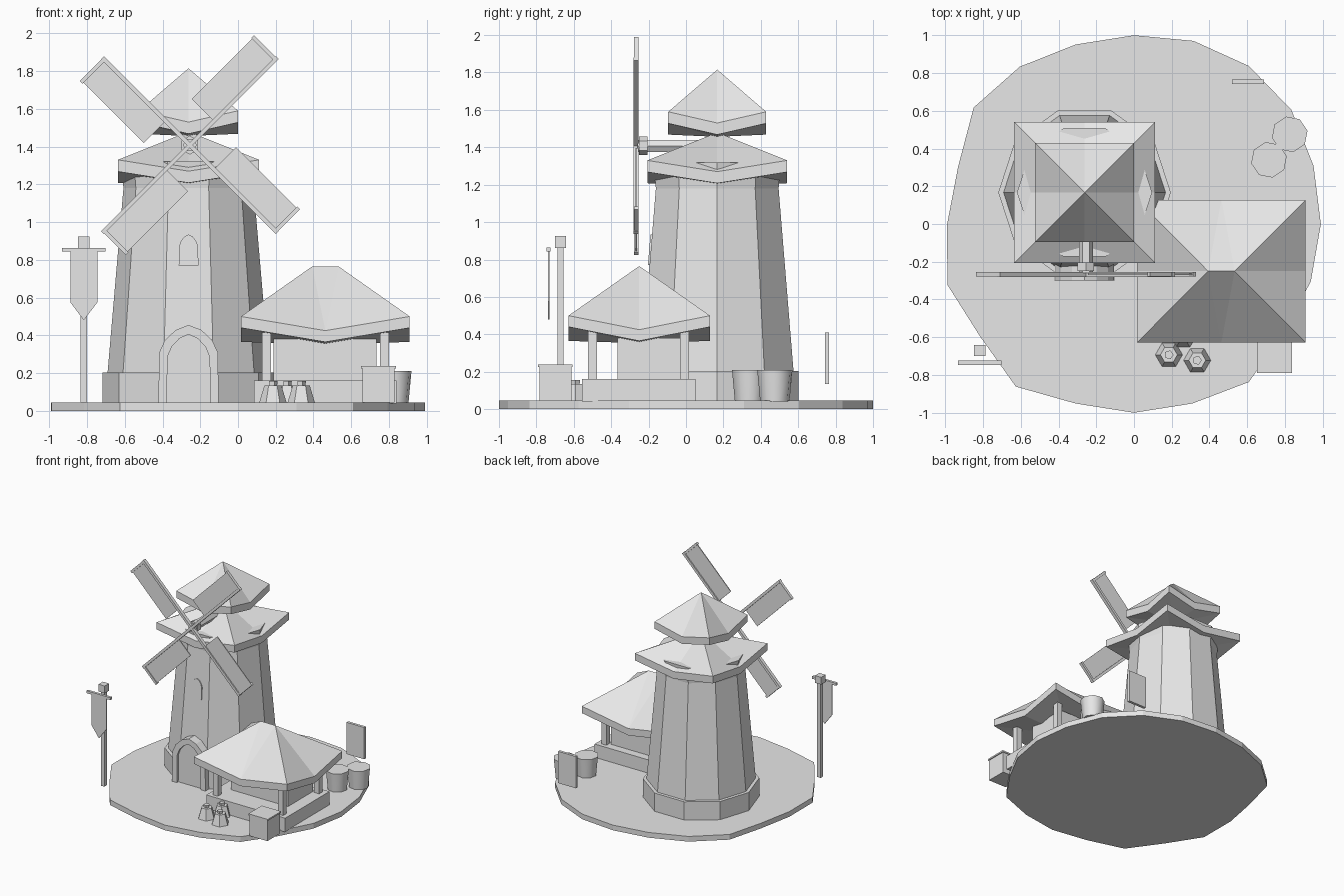
import bpy, bmesh, math
from mathutils import Matrix

if "Cube" in bpy.data.objects:
    bpy.data.objects.remove(bpy.data.objects["Cube"])

grey = bpy.data.materials.new("light_grey")
grey.diffuse_color = (0.8, 0.8, 0.8, 1)
grey.use_nodes = True
grey.node_tree.nodes["Principled BSDF"].inputs["Base Color"].default_value = grey.diffuse_color


def mesh(name, verts, faces):
    bm = bmesh.new()
    vs = [bm.verts.new(v) for v in verts]
    for f in faces:
        bm.faces.new([vs[i] for i in f])
    bmesh.ops.recalc_face_normals(bm, faces=bm.faces[:])
    me = bpy.data.meshes.new(name)
    bm.to_mesh(me)
    bm.free()
    me.materials.append(grey)
    ob = bpy.data.objects.new(name, me)
    bpy.context.collection.objects.link(ob)
    return ob


def loft(name, rings):
    """Closed solid through rings that all have the same point count."""
    n = len(rings[0])
    faces = [range(n), range((len(rings) - 1) * n, len(rings) * n)]
    for k in range(len(rings) - 1):
        a, b = k * n, (k + 1) * n
        faces += [(a + i, a + (i + 1) % n, b + (i + 1) % n, b + i) for i in range(n)]
    return mesh(name, [p for r in rings for p in r], faces)


def ring(x, y, z, r, n, turn=0):
    return [(x + r * math.cos(math.tau * i / n + turn),
             y + r * math.sin(math.tau * i / n + turn), z) for i in range(n)]


def box(name, x0, x1, y0, y1, z0, z1):
    return loft(name, [[(x0, y0, z), (x1, y0, z), (x1, y1, z), (x0, y1, z)] for z in (z0, z1)])


def plate(name, pts, y0, y1):
    """Outline in x and z, extruded along y."""
    return loft(name, [[(x, y, z) for x, z in pts] for y in (y0, y1)])


def roof(name, cx, cy, hx, hy, ridge, apex, corner, mid, thick):
    """Hipped roof with raised corners, drooping edge middles and a shallow underside."""
    edge = [(-1, -1), (0, -1), (1, -1), (1, 0), (1, 1), (0, 1), (-1, 1), (-1, 0)]
    verts = [(cx + hx * a, cy + hy * b, (corner if a * b else mid) - drop)
             for drop in (0, thick) for a, b in edge]
    verts += [(cx, cy, mid - thick - 0.012), (cx - ridge, cy, apex)]
    left = right = 17
    faces = []
    if ridge:
        verts.append((cx + ridge, cy, apex))
        right = 18
        faces = [(1, right, left), (5, left, right)]
    faces += [(i, (i + 1) % 8, top) for i, top in
              enumerate((left, right, right, right, right, left, left, left))]
    faces += [(i, (i + 1) % 8, 8 + (i + 1) % 8, 8 + i) for i in range(8)]
    faces += [(8 + i, 8 + (i + 1) % 8, 16) for i in range(8)]
    return mesh(name, verts, faces)


# Uneven ground disc, radii listed clockwise from the back
radii = [1, 1.02, 1.035, 1.03, 1, .99, .985, .98, 1.035, 1, 1, 1, 1.065, 1.01, 1.04, .99, .98, 1.05, 1.03, 1]
disc = [(r * math.sin(math.tau * i / 20), r * math.cos(math.tau * i / 20)) for i, r in enumerate(radii)]
loft("ground_disc", [[(x, y, z) for x, y in disc] for z in (0, 0.045)])

# Tower; the collar pokes through the lower roof
TX, TY = -0.262, 0.167
loft("tower_plinth", [ring(TX, TY, z, 0.457, 10) for z in (0.04, 0.203)])
loft("tower_body", [ring(TX, TY, 0.04, 0.443, 10), ring(TX, TY, 1.18, 0.345, 10)])
loft("tower_collar", [ring(TX, TY, z, r, 10) for z, r in ((1.18, 0.345), (1.32, 0.358))])
roof("lower_roof", TX, TY, 0.374, 0.374, 0, 1.48, 1.33, 1.27, 0.062)
roof("upper_roof", TX, TY, 0.262, 0.262, 0, 1.815, 1.59, 1.53, 0.062)


# Door and window
def arch(hw, z0, zs, z1):
    h = z1 - zs
    side = [(1, z0), (.97, zs), (.78, zs + .45 * h), (.42, zs + .82 * h)]
    return ([(TX - a * hw, z) for a, z in side] + [(TX, z1)]
            + [(TX + a * hw, z) for a, z in reversed(side)])


outer, inner = arch(0.16, 0.045, 0.31, 0.455), arch(0.115, 0.045, 0.285, 0.405)
n = len(outer)
frame = [(x, y, z) for y in (-0.30, -0.18) for x, z in outer + inner]
ff = []
for i in range(n - 1):
    a, b, c, d = i, i + 1, n + i + 1, n + i
    ff += [(a, b, c, d), (a + 2 * n, b + 2 * n, c + 2 * n, d + 2 * n),
           (a, b, b + 2 * n, a + 2 * n), (d, c, c + 2 * n, d + 2 * n)]
ff += [(i, n + i, 3 * n + i, 2 * n + i) for i in (0, n - 1)]
mesh("door_frame", frame, ff)
plate("door", inner, -0.28, -0.18)
window = plate("tower_window", arch(0.052, 0.77, 0.87, 0.935), -0.009, 0)
for v in window.data.vertices:      # lean the plate along the tower wall
    v.co.y += TY - 0.951 * (0.443 - (v.co.z - 0.04) * 0.086)

# Sails on a shaft
SX, SZ = -0.255, 1.408
shaft = loft("sail_shaft", [ring(0, 0, -0.15, 0.037, 6), ring(0, 0, 0.26, 0.037, 6)])
hub = loft("sail_hub", [ring(0, 0, 0.205, 0.05, 6, math.pi / 2), ring(0, 0, 0.25, 0.05, 6, math.pi / 2)])
for ob in (shaft, hub):
    ob.data.transform(Matrix.Translation((SX, 0, SZ)) @ Matrix.Rotation(math.pi / 2, 4, 'X'))
for k in range(4):
    spin = Matrix.Translation((SX, 0, SZ)) @ Matrix.Rotation(-math.radians(45 + 90 * k), 4, 'Y')
    for ob in (box("sail_arm", 0, 0.655, -0.281, -0.253, -0.011, 0.011),
               box("sail_panel", 0.18, 0.64, -0.271, -0.263, 0, 0.165),
               box("sail_tip_bar", 0.632, 0.652, -0.279, -0.255, 0, 0.172)):
        ob.data.transform(spin)

# Shed
CX, CY = 0.463, -0.25
box("shed_platform", CX - .378, CX + .378, -0.555, 0.05, 0.04, 0.16)
box("shed_walls", 0.187, 0.735, -0.365, -0.02, 0.15, 0.38)
for x in (0.15, 0.776):
    for y in (-0.5, -0.008):
        box("shed_post", x - .024, x + .024, y - .024, y + .024, 0.15, 0.42)
roof("shed_roof", CX, CY, 0.447, 0.378, 0.07, 0.765, 0.5, 0.425, 0.06)

# Barrels, crate, sacks and board
for x, y in ((0.715, 0.34), (0.825, 0.475)):
    barrel = loft("barrel", [ring(x, y, 0.04, 0.08, 8, 0.2), ring(x, y, 0.21, 0.096, 8, 0.2)])
    bpy.context.view_layer.objects.active = barrel
    barrel.select_set(True)
    bpy.ops.object.shade_smooth_by_angle(angle=math.radians(60))
    barrel.select_set(False)
box("crate", 0.66, 0.83, -0.783, -0.612, 0.045, 0.225)
box("crate_lid", 0.652, 0.838, -0.79, -0.606, 0.225, 0.238)
for x, y in ((0.185, -0.693), (0.335, -0.722), (0.26, -0.59)):
    loft("sack", [ring(x, y, 0.042, 0.073, 6), ring(x, y, 0.135, 0.045, 6)])
    loft("sack_knot", [ring(x, y, 0.13, 0.022, 5), ring(x, y, 0.157, 0.025, 5)])
box("board", 0.52, 0.69, 0.742, 0.765, 0.135, 0.41)

# Banner
box("banner_pole", -0.834, -0.8, -0.688, -0.654, 0.045, 0.87)
box("banner_knob", -0.847, -0.788, -0.70, -0.642, 0.862, 0.925)
box("banner_crossbar", -0.932, -0.702, -0.746, -0.724, 0.843, 0.864)
plate("banner_cloth", [(-.888, .85), (-.745, .85), (-.745, .575), (-.817, .48), (-.888, .575)], -0.739, -0.73)
